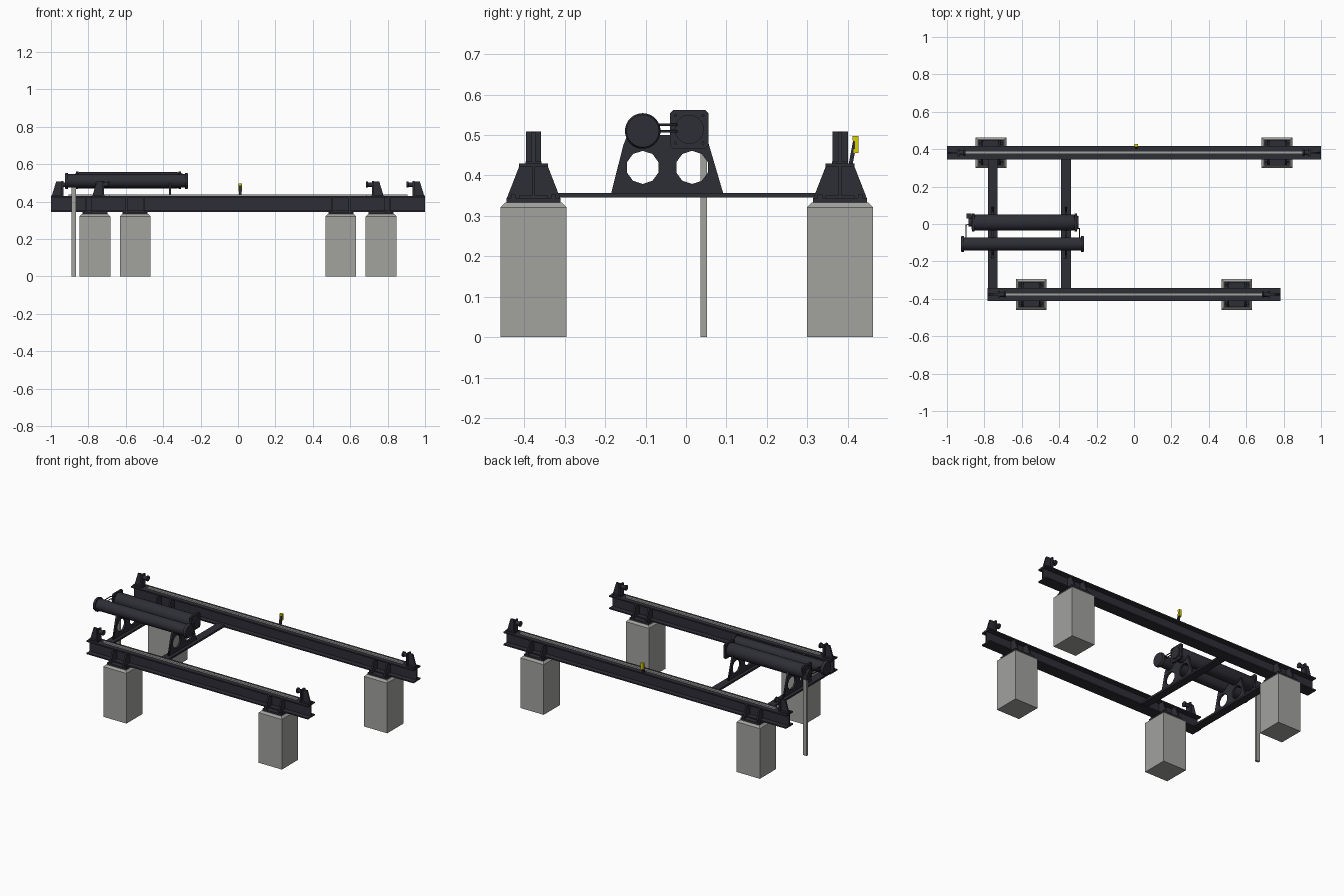
import bpy, bmesh, math
from mathutils import Vector

if "Cube" in bpy.data.objects:
    bpy.data.objects.remove(bpy.data.objects["Cube"])


def mat(name, col):
    m = bpy.data.materials.new(name)
    m.diffuse_color = (*col, 1)
    m.use_nodes = True
    m.node_tree.nodes["Principled BSDF"].inputs["Base Color"].default_value = m.diffuse_color
    return m


STEEL = mat("dark steel", (0.027, 0.027, 0.037))
CONC = mat("concrete grey", (0.36, 0.36, 0.345))
RAIL = mat("rail grey", (0.36, 0.36, 0.35))
YELLOW = mat("yellow", (0.68, 0.64, 0.0))


def finish(bm, name, m, smooth=False):
    bmesh.ops.recalc_face_normals(bm, faces=bm.faces)
    me = bpy.data.meshes.new(name)
    bm.to_mesh(me)
    bm.free()
    me.materials.append(m)
    ob = bpy.data.objects.new(name, me)
    bpy.context.collection.objects.link(ob)
    if smooth:
        bpy.context.view_layer.objects.active = ob
        bpy.ops.object.select_all(action='DESELECT')
        ob.select_set(True)
        bpy.ops.object.shade_smooth_by_angle(angle=math.radians(35))
    return ob


def prism(name, pts, lo, hi, axis, m):
    """Extrude a profile along x (points are y,z) or along y (points are x,z)."""
    bm = bmesh.new()
    at = (lambda p, d: (d, p[0], p[1])) if axis == 'x' else (lambda p, d: (p[0], d, p[1]))
    f = bm.faces.new([bm.verts.new(at(p, lo)) for p in pts])
    r = bmesh.ops.extrude_face_region(bm, geom=[f])
    d = Vector((hi - lo, 0, 0)) if axis == 'x' else Vector((0, hi - lo, 0))
    bmesh.ops.translate(bm, vec=d, verts=[v for v in r['geom'] if isinstance(v, bmesh.types.BMVert)])
    return finish(bm, name, m)


def box(name, x0, x1, y0, y1, z0, z1, m=STEEL):
    return prism(name, [(y0, z0), (y1, z0), (y1, z1), (y0, z1)], x0, x1, 'x', m)


def lathe(name, steps, y, z, m=STEEL, n=32):
    """Turned part along x from (x, radius) steps."""
    bm = bmesh.new()
    rings = []
    for x, r in steps:
        rings.append([bm.verts.new((x, y + r * math.cos(2 * math.pi * i / n),
                                    z + r * math.sin(2 * math.pi * i / n))) for i in range(n)])
    for a, b in zip(rings, rings[1:]):
        for i in range(n):
            bm.faces.new((a[i], a[(i + 1) % n], b[(i + 1) % n], b[i]))
    bm.faces.new(rings[0])
    bm.faces.new(rings[-1])
    return finish(bm, name, m, True)


def pipe(name, pts, r):
    c = bpy.data.curves.new(name, 'CURVE')
    c.dimensions = '3D'
    c.bevel_depth = r
    c.bevel_resolution = 2
    c.use_fill_caps = True
    s = c.splines.new('POLY')
    s.points.add(len(pts) - 1)
    for p, q in zip(s.points, pts):
        p.co = (*q, 1)
    c.materials.append(STEEL)
    ob = bpy.data.objects.new(name, c)
    bpy.context.collection.objects.link(ob)


# runway beams with rails, end stops and footings
def runway(tag, y, half, foot):
    w, t, zb, zt = 0.036, 0.008, 0.343, 0.429
    prof = [(-w, zb), (w, zb), (w, zb + t), (t / 2, zb + t), (t / 2, zt - t), (w, zt - t),
            (w, zt), (-w, zt), (-w, zt - t), (-t / 2, zt - t), (-t / 2, zb + t), (-w, zb + t)]
    prism(tag + "_beam", [(y + a, b) for a, b in prof], -half, half, 'x', STEEL)
    box(tag + "_rail", -half + 0.095, half - 0.095, y - 0.008, y + 0.008, zt, zt + 0.009, RAIL)
    for s in (-1, 1):
        e = half
        # end stop: base, upright plate, gusset web and bumper
        box(tag + "_stop_base", *sorted((s * (e - 0.068), s * (e - 0.004))), y - 0.02, y + 0.02, zt, zt + 0.006)
        box(tag + "_stop_plate", *sorted((s * (e - 0.066), s * (e - 0.056))), y - 0.019, y + 0.019, zt, 0.509)
        prism(tag + "_stop_web", [(s * (e - 0.06), zt), (s * (e - 0.004), zt), (s * (e - 0.028), 0.508),
                                  (s * (e - 0.06), 0.508)], y - 0.005, y + 0.005, 'y', STEEL)
        lathe(tag + "_bumper", [(s * (e - 0.066), 0.012), (s * (e - 0.088), 0.012), (s * (e - 0.09), 0.017),
                                (s * (e - 0.098), 0.017)], y, 0.491, n=16)
        # concrete footing with chamfered top
        x, h = s * foot, 0.082
        bm = bmesh.new()
        bmesh.ops.create_cube(bm, size=1)
        for v in bm.verts:
            v.co = (x + v.co.x * 2 * h, y + v.co.y * 2 * h, (v.co.z + 0.5) * 0.333)
        top = [ed for ed in bm.edges if all(v.co.z > 0.3 for v in ed.verts)]
        bmesh.ops.bevel(bm, geom=top, offset=0.012, segments=1, affect='EDGES', profile=0.5)
        finish(bm, tag + "_footing", CONC)
        # saddle: base plate, sloping gussets, bolts
        box(tag + "_base_plate", x - 0.067, x + 0.067, y - 0.067, y + 0.067, 0.333, 0.344)
        for g in (-0.046, 0.046):
            for q in (-1, 1):
                prism(tag + "_gusset", [(y + q * 0.003, 0.344), (y + q * 0.066, 0.344), (y + q * 0.036, 0.421),
                                        (y + q * 0.003, 0.421)], x + g - 0.005, x + g + 0.005, 'x', STEEL)
                bx, by = x + g * 1.27, y + q * 0.05
                box(tag + "_bolt", bx - 0.006, bx + 0.006, by - 0.006, by + 0.006, 0.344, 0.353)


runway("back", 0.381, 1.0, 0.765)
runway("front", -0.377, 0.783, 0.55)


# winch bracket plate with two octagonal openings
def bracket(x):
    c = bpy.data.curves.new("winch_bracket", 'CURVE')
    c.dimensions = '2D'
    c.fill_mode = 'BOTH'
    c.extrude = 0.006
    outer = [(-0.185, 0.356), (0.092, 0.356), (0.057, 0.475), (0.05, 0.5), (-0.145, 0.5), (-0.155, 0.475)]
    holes = [[(cy + 0.041 * math.cos(math.pi * (i + .5) / 5), 0.42 + 0.041 * math.sin(math.pi * (i + .5) / 5))
              for i in range(10)] for cy in (-0.107, 0.015)]
    for loop in [outer] + holes:
        s = c.splines.new('POLY')
        s.points.add(len(loop) - 1)
        for p, q in zip(s.points, loop):
            p.co = (q[0], q[1], 0, 1)
        s.use_cyclic_u = True
    c.materials.append(STEEL)
    ob = bpy.data.objects.new("winch_bracket", c)
    bpy.context.collection.objects.link(ob)
    ob.rotation_euler = (math.pi / 2, 0, math.pi / 2)
    ob.location.x = x


for x in (-0.755, -0.363):
    box("cross_beam", x - 0.026, x + 0.026, -0.345, 0.35, 0.345, 0.357)
    bracket(x)

# front drum with end flanges
DY, DZ = -0.107, 0.51
lathe("drum", [(-0.925, 0.04), (-0.915, 0.044), (-0.908, 0.044), (-0.908, 0.036), (-0.284, 0.036),
               (-0.284, 0.044), (-0.275, 0.044), (-0.267, 0.04)], DY, DZ)
# rear drive cylinder with square flanges
MY, MZ = 0.008, 0.514
lathe("drive_cylinder", [(-0.885, 0.022), (-0.87, 0.022), (-0.87, 0.036), (-0.85, 0.043), (-0.325, 0.043),
                         (-0.31, 0.036), (-0.297, 0.036)], MY, MZ)
h, k = 0.048, 0.04
sq = [(-h, -k), (-k, -h), (k, -h), (h, -k), (h, k), (k, h), (-k, h), (-h, k)]
for x in (-0.865, -0.318):
    prism("drive_flange", [(MY + a, MZ + b) for a, b in sq], x, x + 0.012, 'x', STEEL)
    for a in (-0.034, 0.034):
        for b in (-0.034, 0.034):
            lathe("flange_bolt", [(x - 0.004, 0.004), (x + 0.016, 0.004)], MY + a, MZ + b, n=6)
# connecting hoses at both ends
for z in (0.509, 0.525):
    pipe("right_hose", [(-0.31, -0.02, z), (-0.292, -0.024, z), (-0.292, -0.075, z), (-0.305, -0.09, z)], 0.003)
    pipe("left_hose", [(-0.865, 0.0, z), (-0.898, -0.005, z), (-0.898, -0.075, z), (-0.89, -0.09, z)], 0.003)
box("terminal_box", -0.895, -0.868, 0.03, 0.055, 0.485, 0.52)

# cable post under the drive
box("cable_post", -0.89, -0.866, 0.036, 0.052, 0, 0.486, CONC)

# limit sensor on a leaning post
prism("sensor_post", [(0.402, 0.427), (0.412, 0.427), (0.424, 0.49), (0.414, 0.49)], 0.006, 0.02, 'x', STEEL)
prism("sensor", [(0.414, 0.455), (0.427, 0.455), (0.427, 0.497), (0.412, 0.497), (0.412, 0.486), (0.418, 0.484),
                 (0.418, 0.466), (0.414, 0.464)], 0.004, 0.022, 'x', YELLOW)
